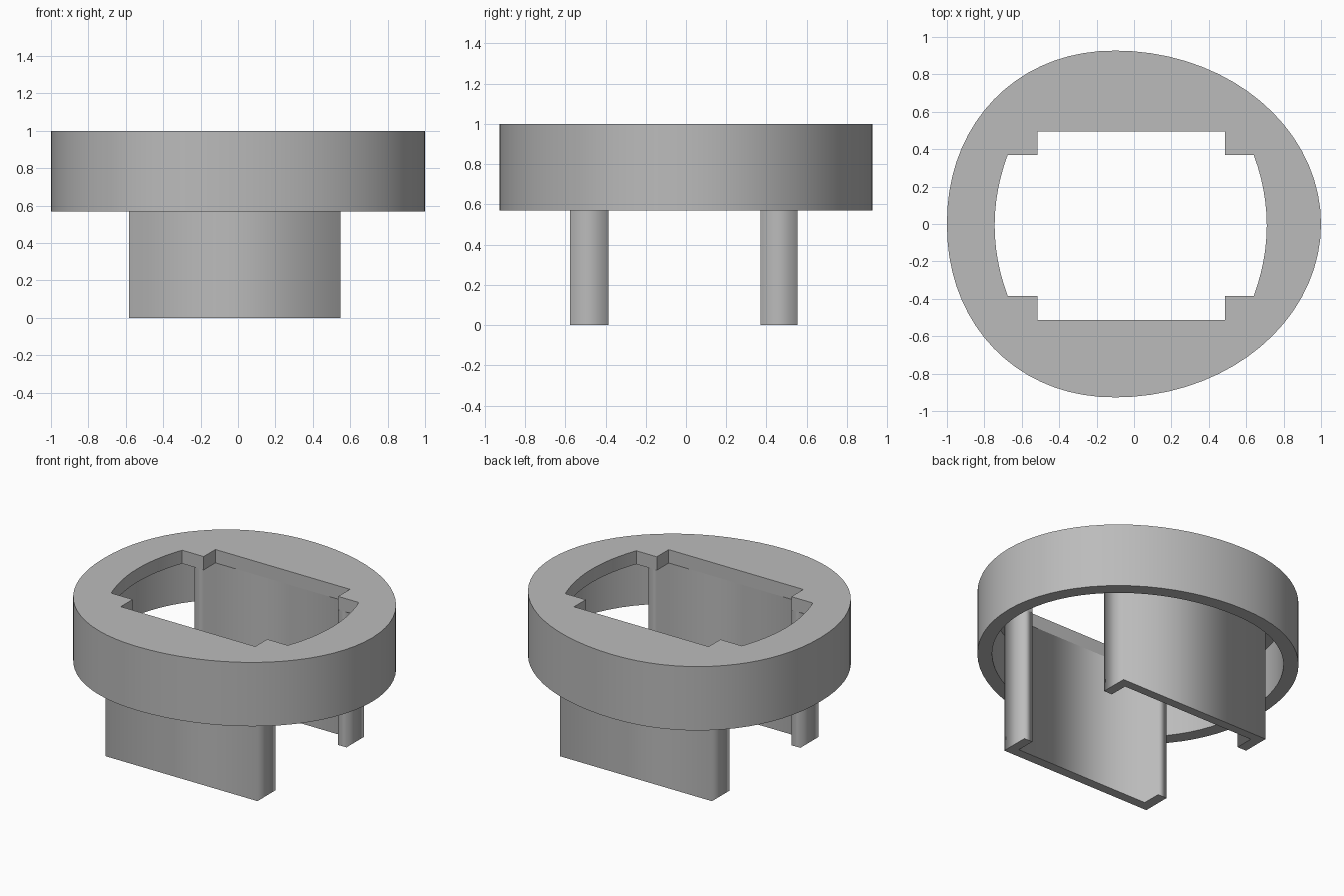
import bpy
from math import cos, sin, pi, radians

cube = bpy.data.objects.get("Cube")
if cube:
    bpy.data.objects.remove(cube)

# Single material
grey = bpy.data.materials.new("plain grey")
grey.use_nodes = True
grey.diffuse_color = (0.5, 0.5, 0.5, 1)
grey.node_tree.nodes["Principled BSDF"].inputs["Base Color"].default_value = (0.5, 0.5, 0.5, 1)

WALL = 0.09
RIM_BOTTOM, TOP = 0.57, 1.0


def prism(name, loops, z0, z1, smooth=False):
    """Extrude closed outlines (outer first, then holes) from z0 to z1."""
    curve = bpy.data.curves.new(name, "CURVE")
    curve.dimensions = "2D"
    curve.fill_mode = "BOTH"
    curve.extrude = (z1 - z0) / 2
    for loop in loops:
        spline = curve.splines.new("POLY")
        spline.points.add(len(loop) - 1)
        for point, (x, y) in zip(spline.points, loop):
            point.co = (x, y, 0, 1)
        spline.use_cyclic_u = True
    obj = bpy.data.objects.new(name, curve)
    obj.location.z = (z0 + z1) / 2
    bpy.context.collection.objects.link(obj)
    bpy.ops.object.select_all(action="DESELECT")
    obj.select_set(True)
    bpy.context.view_layer.objects.active = obj
    bpy.ops.object.convert(target="MESH")
    obj = bpy.context.object
    obj.name = name
    obj.data.materials.clear()
    obj.data.materials.append(grey)
    if smooth:
        bpy.ops.object.shade_smooth_by_angle(angle=radians(30))
    return obj


def egg(inset=0.0, count=72):
    """Lopsided oval: short radius on the right side, long on the left."""
    points = []
    for i in range(count):
        a = 2 * pi * i / count
        c, s = cos(a), sin(a)
        radius = (1.1 if c > 0 else 0.9) - inset
        power = 1 if c > 0 else 0.95
        x = -0.1 + radius * abs(c) ** power * (1 if c > 0 else -1)
        y = (0.927 - inset) * abs(s) ** power * (1 if s > 0 else -1)
        points.append((x, y))
    return points


def bowed_edge(x, bulge, y0, y1, steps=12):
    """Opening side that bows outward between two corners."""
    return [(x + bulge * (1 - (2 * i / steps - 1) ** 2), y0 + (y1 - y0) * i / steps)
            for i in range(steps + 1)]


# Opening with stepped corners and bowed ends
LEFT, RIGHT = -0.515, 0.487
FRONT, BACK = -0.512, 0.495
LIP_FRONT, LIP_BACK = -0.385, 0.37
opening = ([(LEFT, FRONT), (RIGHT, FRONT), (RIGHT, LIP_FRONT)]
           + bowed_edge(0.64, 0.07, LIP_FRONT, LIP_BACK)
           + [(RIGHT, LIP_BACK), (RIGHT, BACK), (LEFT, BACK), (LEFT, LIP_BACK)]
           + bowed_edge(-0.675, -0.07, LIP_BACK, LIP_FRONT)
           + [(LEFT, LIP_FRONT)])

# Cap plate and the thin skirt hanging from it
prism("top_plate", [egg(), opening], TOP - WALL, TOP, smooth=True)
prism("rim_skirt", [egg(), egg(WALL)], RIM_BOTTOM, TOP - WALL, smooth=True)

# Two channel shaped legs, flanges facing each other
for name, web, lip, outer in (("front_leg", FRONT, LIP_FRONT, -0.577),
                              ("back_leg", BACK, LIP_BACK, 0.555)):
    prism(name, [[(-0.582, outer), (0.549, outer), (0.549, lip), (RIGHT, lip),
                  (RIGHT, web), (LEFT, web), (LEFT, lip), (-0.582, lip)]],
          0, TOP - WALL)
